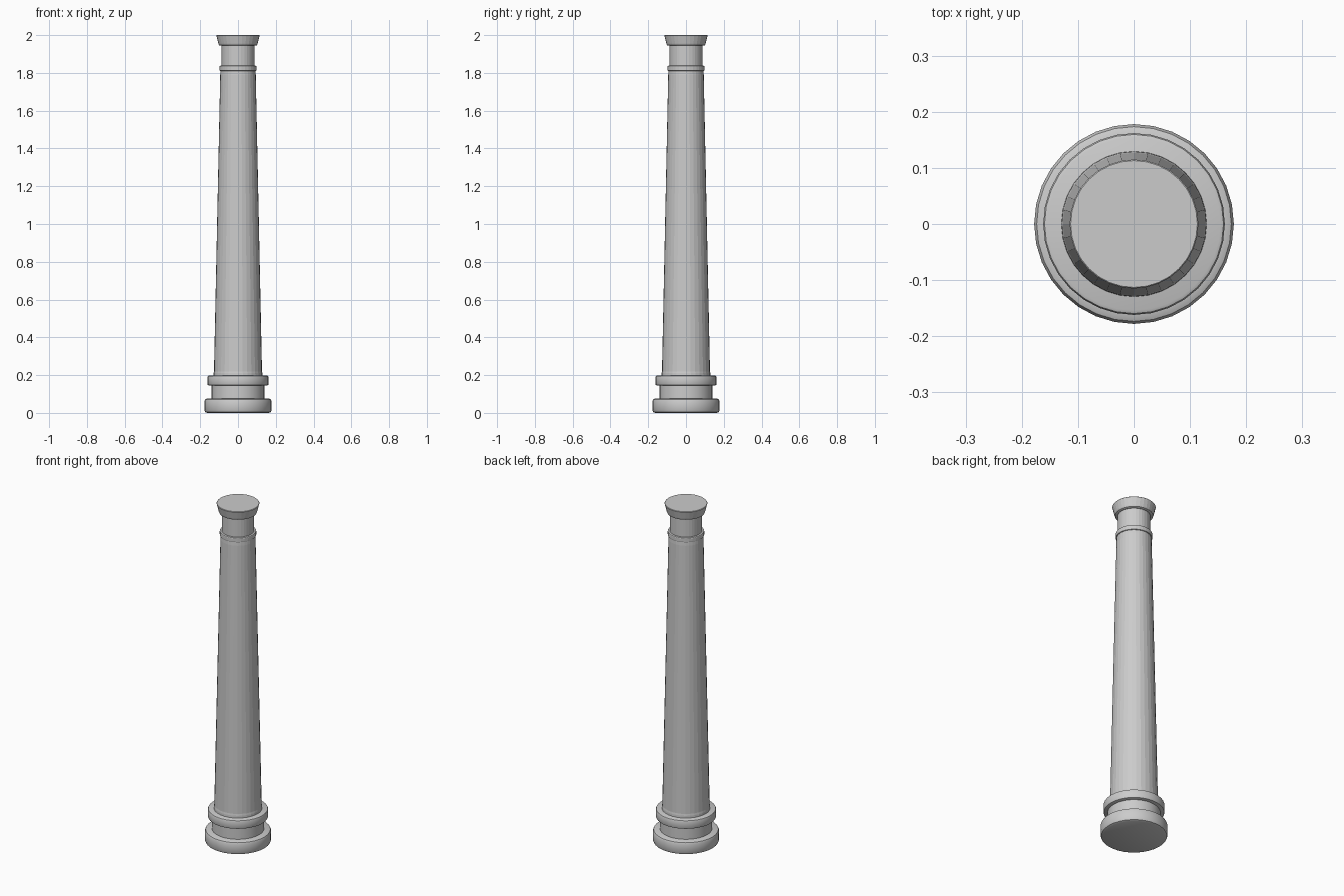
import bpy, bmesh
from math import cos, sin, tau, radians

if "Cube" in bpy.data.objects:
    bpy.data.objects.remove(bpy.data.objects["Cube"])

SIDES = 32


def turned(name, profile, smooth=False):
    """Closed solid of revolution from (radius, z) points, bottom to top."""
    bm = bmesh.new()
    rings = [[bm.verts.new((r * cos(tau * i / SIDES), r * sin(tau * i / SIDES), z))
              for i in range(SIDES)] for r, z in profile]
    bm.faces.new(rings[0][::-1])
    bm.faces.new(rings[-1])
    for a, b in zip(rings, rings[1:]):
        for i in range(SIDES):
            j = (i + 1) % SIDES
            bm.faces.new((a[i], a[j], b[j], b[i]))
    mesh = bpy.data.meshes.new(name)
    bm.to_mesh(mesh)
    bm.free()
    obj = bpy.data.objects.new(name, mesh)
    bpy.context.collection.objects.link(obj)
    if smooth:
        bpy.ops.object.select_all(action='DESELECT')
        obj.select_set(True)
        bpy.context.view_layer.objects.active = obj
        bpy.ops.object.shade_smooth_by_angle(angle=radians(35))
    return obj


def disc(r, z0, z1, b):
    """Disc profile with rounded rims of size b."""
    k = b * 0.3
    return [(r - b, z0), (r - k, z0 + k), (r, z0 + b),
            (r, z1 - b), (r - k, z1 - k), (r - b, z1)]


# Stepped round base
turned("base_plinth", disc(0.178, 0.0, 0.076, 0.015), True)
turned("base_neck", [(0.14, 0.07), (0.14, 0.15)], True)
turned("base_ring", disc(0.162, 0.145, 0.197, 0.008), True)

# Tapered faceted shaft
turned("shaft", [(0.130, 0.19), (0.129, 0.21), (0.127, 0.22),
                 (0.094, 1.79), (0.092, 1.815)])

# Collar, neck and flared capital
turned("collar", disc(0.098, 1.81, 1.838, 0.005))
turned("capital_neck", [(0.087, 1.83), (0.087, 1.95)])
turned("capital", [(0.094, 1.944), (0.101, 1.947), (0.104, 1.955),
                   (0.113, 1.992), (0.115, 1.998), (0.113, 2.0)])
